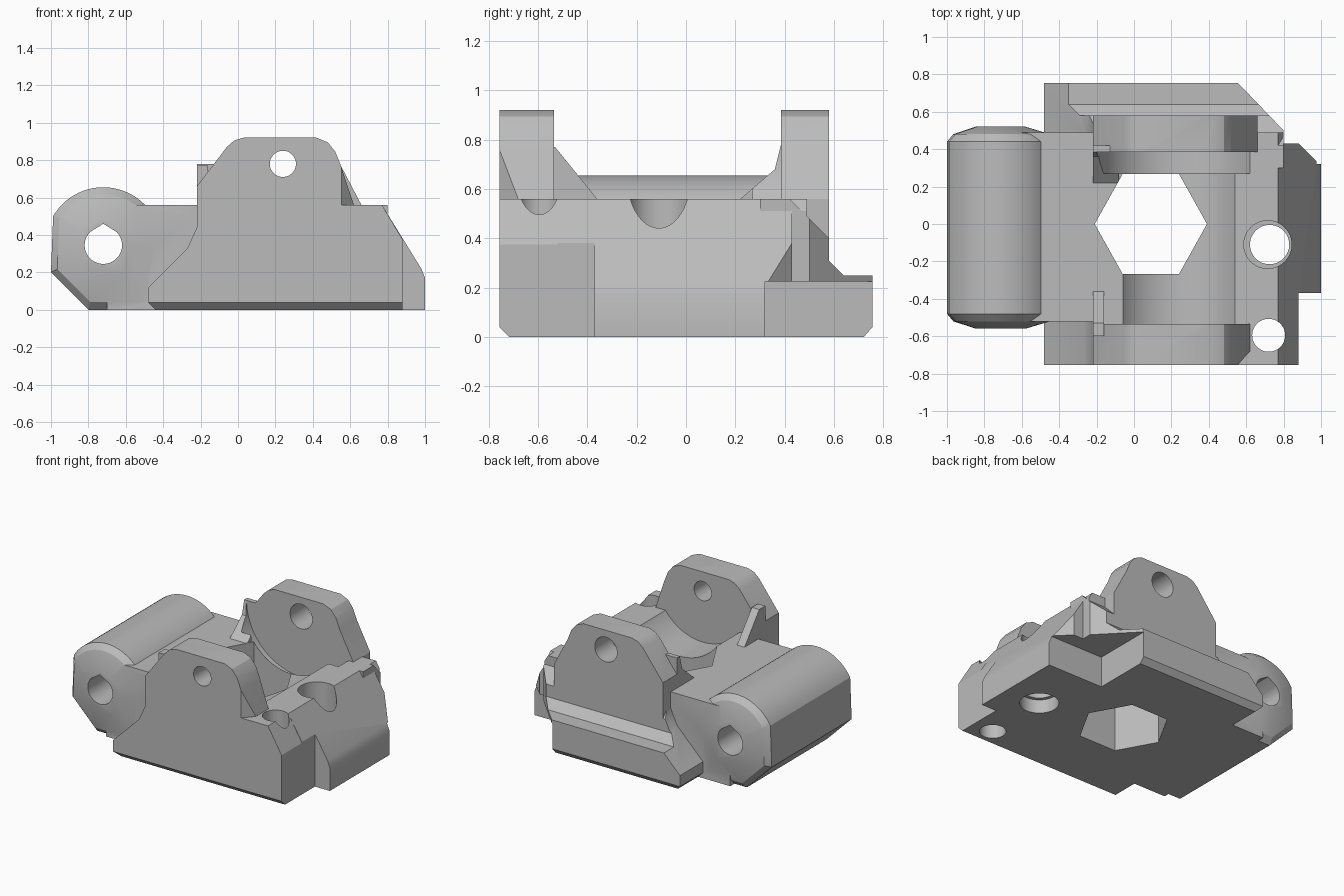
import bpy, bmesh, math
from math import sin, cos, pi, radians

cube = bpy.data.objects.get("Cube")
if cube:
    bpy.data.objects.remove(cube, do_unlink=True)

grey = bpy.data.materials.new("plain grey")
grey.use_nodes = True
grey.diffuse_color = (0.5, 0.5, 0.5, 1)
grey.node_tree.nodes["Principled BSDF"].inputs["Base Color"].default_value = (0.5, 0.5, 0.5, 1)


def loft(name, sections):
    """Closed solid through equal-length rings of points."""
    bm = bmesh.new()
    rings = [[bm.verts.new(p) for p in s] for s in sections]
    n = len(rings[0])
    for a, b in zip(rings, rings[1:]):
        for i in range(n):
            bm.faces.new((a[i], a[(i + 1) % n], b[(i + 1) % n], b[i]))
    bm.faces.new(rings[0])
    bm.faces.new(rings[-1])
    bmesh.ops.recalc_face_normals(bm, faces=bm.faces)
    me = bpy.data.meshes.new(name)
    bm.to_mesh(me)
    bm.free()
    me.materials.append(grey)
    ob = bpy.data.objects.new(name, me)
    bpy.context.collection.objects.link(ob)
    return ob


def place(p, axis, d):
    return {"x": (d, p[0], p[1]), "y": (p[0], d, p[1]), "z": (p[0], p[1], d)}[axis]


def prism(name, pts, axis, a, b):
    return loft(name, [[place(p, axis, d) for p in pts] for d in (a, b)])


def circle(u, v, r, n=48):
    return [(u + r * cos(2 * pi * i / n), v + r * sin(2 * pi * i / n)) for i in range(n)]


def rect(u0, v0, u1, v1):
    return [(u0, v0), (u1, v0), (u1, v1), (u0, v1)]


def combine(target, others, op):
    for o in others:
        o.hide_render = True
        m = target.modifiers.new("join", "BOOLEAN")
        m.operation, m.object, m.solver = op, o, "EXACT"
        bpy.context.view_layer.objects.active = target
        bpy.ops.object.modifier_apply(modifier=m.name)
        bpy.data.objects.remove(o, do_unlink=True)


# central block with a sloped right end
body = prism("clamp_body", [(-0.7, 0), (1, 0), (1, 0.17), (0.98, 0.22),
                            (0.77, 0.56), (-0.7, 0.56)], "y", -0.52, 0.49)

# ear outline shared by the front plate and the back lug
ear = [(0.55, 0.77), (0.52, 0.845), (0.48, 0.895), (0.42, 0.92),
       (0.03, 0.92), (-0.02, 0.905), (-0.06, 0.87), (-0.22, 0.66)]
front_plate = prism("front_plate", [(-0.44, 0), (0.88, 0), (0.88, 0.375), (0.77, 0.56), (0.62, 0.56)]
                    + ear + [(-0.22, 0.44), (-0.27, 0.33), (-0.48, 0.12), (-0.48, 0.04)],
                    "y", -0.755, -0.35)
combine(front_plate, [
    prism("inner_trim", rect(-0.6, 0.56, 1.1, 1), "y", -0.535, -0.2),
    prism("left_trim", rect(-0.6, -0.5, -0.3, 0.7), "y", -0.5, -0.2),
    prism("ear_trim", [(0.55, -0.76), (0.7, -0.589), (0.8, -0.76)], "z", 0.56, 1),
    prism("edge_trim", [(-0.8, -0.1), (-0.8, 0.04), (-0.755, 0.04), (-0.715, 0), (-0.715, -0.1)],
          "x", -1, 1.1)], "DIFFERENCE")

# back wall with a low ledge
back_wall = prism("back_wall", [(0.3, 0), (0.72, 0), (0.755, 0.04), (0.755, 0.25), (0.64, 0.25),
                                (0.58, 0.31), (0.58, 0.4), (0.42, 0.56), (0.3, 0.56)],
                  "x", -0.48, 0.8)
combine(back_wall, [
    prism("side_trim", [(-0.6, 0.12), (-0.48, 0.12), (-0.27, 0.33), (-0.22, 0.44),
                        (-0.22, 0.7), (-0.6, 0.7)], "y", 0.485, 0.9),
    prism("foot_trim", [(-0.5, -0.1), (-0.5, 0.06), (-0.44, 0), (-0.44, -0.1)],
          "y", 0.2, 0.9)], "DIFFERENCE")
back_lug = prism("back_lug", [(-0.22, 0.4), (0.66, 0.4), (0.66, 0.56)] + ear, "y", 0.385, 0.58)
back_rib = prism("back_rib", [(0.22, 0.5), (0.22, 0.56), (0.36, 0.68), (0.385, 0.78),
                              (0.42, 0.78), (0.42, 0.5)], "x", -0.22, -0.08)
front_rib = prism("front_rib", [(-0.6, 0.5), (-0.6, 0.77), (-0.53, 0.77), (-0.36, 0.56), (-0.36, 0.5)],
                  "x", -0.22, -0.16)

# pivot barrel: rounded above, clipped below, tapered at both ends
BX, BZ, BY = -0.72, 0.345, -0.02
arc = [(max(-0.28, 0.31 * cos(radians(t))), 0.31 * sin(radians(t))) for t in range(0, 151, 5)]
section = arc + [(-0.28, -0.145), (-0.08, -0.345), (0.25, -0.345)]
taper = [(-0.54, 0.45), (-0.5, 0.88), (-0.46, 1), (0.46, 1), (0.5, 0.88), (0.54, 0.45)]
barrel = loft("pivot_barrel", [[(BX + u * s, BY + y, BZ + v * s) for u, v in section]
                               for y, s in taper])

combine(body, [front_plate, back_wall, back_lug, back_rib, front_rib, barrel], "UNION")

# curved seats, bores, hexagonal opening and corner cuts
EX, EZ = 0.24, 0.78
tear = [(BX + 0.1 * cos(radians(t)), BZ + 0.1 * sin(radians(t))) for t in range(135, 406, 9)]
hexagon = [(0.09 + 0.3 * cos(i * pi / 3), 0.31 * sin(i * pi / 3)) for i in range(6)]
corner = [(0.55, 0.76), (0.8, 0.5), (0.8, 0.43), (0.88, 0.43), (0.98, 0.33),
          (1.1, 0.33), (1.1, 0.9), (0.55, 0.9)]
combine(body, [
    prism("seat", circle(EX, EZ, 0.372, 96), "y", -0.535, 0.385),
    prism("wide_seat", circle(EX, EZ, 0.44, 96), "y", 0.27, 0.385),
    prism("front_bore", circle(EX, EZ, 0.07), "y", -0.9, -0.4),
    prism("back_bore", circle(EX, EZ, 0.09), "y", 0.3, 0.9),
    prism("barrel_bore", tear + [(BX, BZ + 0.115)], "y", -0.9, 0.9),
    prism("hex_opening", hexagon, "z", -0.2, 0.7),
    prism("screw_hole", circle(0.725, -0.11, 0.105), "z", -0.2, 0.7),
    prism("screw_head", circle(0.715, -0.11, 0.128), "z", 0.3, 0.7),
    prism("screw_foot", circle(0.725, -0.11, 0.13), "z", -0.2, 0.1),
    prism("small_hole", circle(0.72, -0.595, 0.088), "z", -0.2, 0.7),
    prism("corner_cut", corner, "z", -0.2, 1.1),
    prism("corner_pocket", rect(0.55, 0.32, 1.2, 0.9), "z", -0.2, 0.225),
    prism("step_cut", rect(0.88, -0.9, 1.2, -0.37), "z", -0.2, 0.7)], "DIFFERENCE")

# crisp edges, smooth curves
bpy.ops.object.select_all(action="DESELECT")
body.hide_render = False
body.select_set(True)
bpy.context.view_layer.objects.active = body
bpy.ops.object.shade_smooth_by_angle(angle=radians(25))
